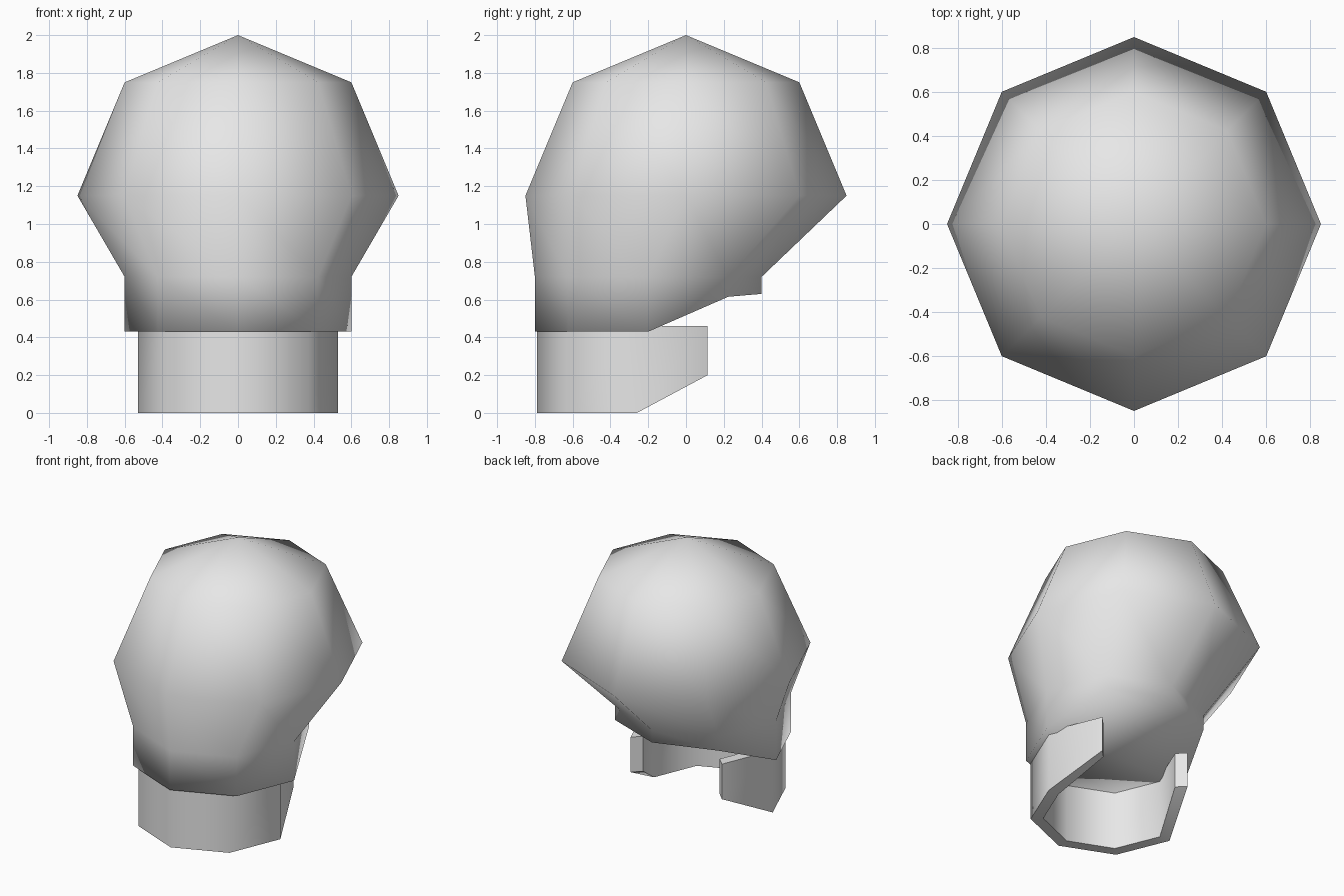
import bpy, bmesh, math

cube = bpy.data.objects.get("Cube")
if cube:
    bpy.data.objects.remove(cube, do_unlink=True)

# One plain grey material
grey = bpy.data.materials.new("plain_grey")
grey.use_nodes = True
colour = (0.8, 0.8, 0.8, 1.0)
grey.diffuse_color = colour
grey.node_tree.nodes["Principled BSDF"].inputs["Base Color"].default_value = colour


def finish(bm, name, angle):
    """Turn a bmesh into a smooth shaded object."""
    bmesh.ops.recalc_face_normals(bm, faces=bm.faces[:])
    mesh = bpy.data.meshes.new(name)
    bm.to_mesh(mesh)
    bm.free()
    mesh.materials.append(grey)
    obj = bpy.data.objects.new(name, mesh)
    bpy.context.collection.objects.link(obj)
    bpy.ops.object.select_all(action='DESELECT')
    obj.select_set(True)
    bpy.context.view_layer.objects.active = obj
    bpy.ops.object.shade_smooth_by_angle(angle=math.radians(angle))
    return obj


def octagon(bm, radius, y, heights):
    """Ring of eight points, starting at the back and going round."""
    ring = []
    for k in range(8):
        a = math.radians(90 + 45 * k)
        ring.append(bm.verts.new((radius * math.cos(a), y + radius * math.sin(a), heights[k])))
    return ring


# Head: eight-sided skull, with the jaw shifted forward and rising at the back
bm = bmesh.new()
jaw_line = [0.63, 0.615, 0.43, 0.43, 0.43, 0.43, 0.43, 0.615]
rings = [
    octagon(bm, 0.60, 0.0, [1.75] * 8),
    octagon(bm, 0.85, 0.0, [1.15] * 8),
    octagon(bm, 0.60, -0.2, [0.72] * 8),
    octagon(bm, 0.60, -0.2, jaw_line),
]
crown = bm.verts.new((0, 0, 2))
for k in range(8):
    n = (k + 1) % 8
    bm.faces.new((crown, rings[0][k], rings[0][n]))
    for upper, lower in zip(rings, rings[1:]):
        bm.faces.new((upper[k], lower[k], lower[n], upper[n]))
# Underside: back wedge, rising slope, flat front
j = rings[-1]
bm.faces.new((j[0], j[1], j[7]))
bm.faces.new((j[1], j[2], j[6], j[7]))
bm.faces.new((j[2], j[3], j[4], j[5], j[6]))
finish(bm, "head", 180)

# Neck: open band of six sides with a wall, its lower edge rising at the back ends
bm = bmesh.new()
wall, radius, y0, top = 0.085, 0.53, -0.26, 0.46
columns = []
for k in range(7):
    a = math.radians(135 + 45 * k)
    low = 0.2 if k in (0, 6) else 0.0
    columns.append([
        bm.verts.new((r * math.cos(a), y0 + r * math.sin(a), z))
        for r, z in ((radius, low), (radius, top), (radius - wall, top), (radius - wall, low))])
for a, b in zip(columns, columns[1:]):
    for i in range(4):
        m = (i + 1) % 4
        bm.faces.new((a[i], a[m], b[m], b[i]))
bm.faces.new(columns[0])
bm.faces.new(columns[-1])
finish(bm, "neck_band", 50)
